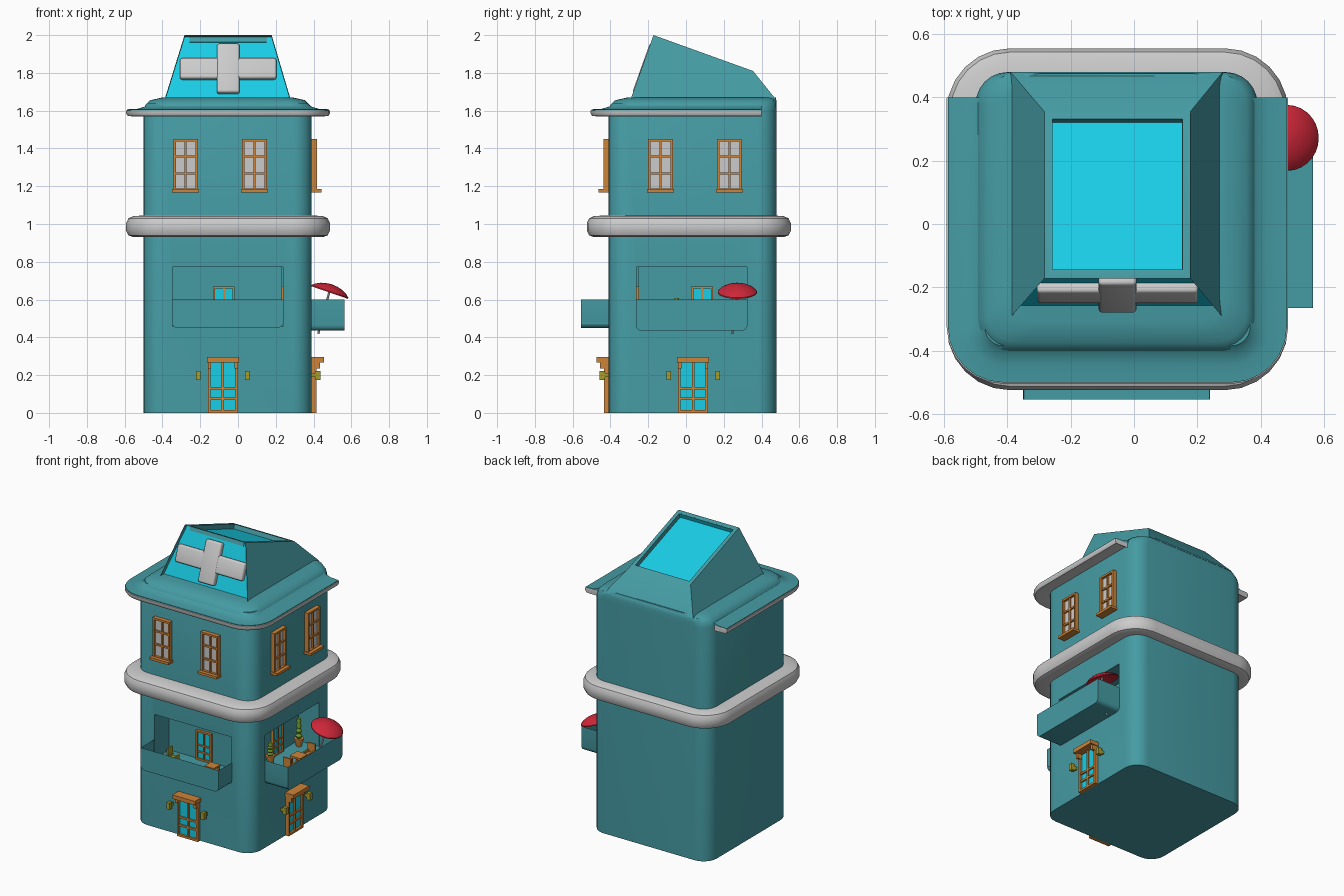
import bpy, bmesh, math
from mathutils import Matrix, Vector

if "Cube" in bpy.data.objects:
    bpy.data.objects.remove(bpy.data.objects["Cube"])


def mat(name, r, g, b):
    m = bpy.data.materials.new(name)
    m.diffuse_color = (r, g, b, 1)
    m.use_nodes = True
    m.node_tree.nodes["Principled BSDF"].inputs["Base Color"].default_value = m.diffuse_color
    return m


TEAL = mat("teal", .06, .33, .37)
CYAN = mat("cyan_glass", .01, .62, .80)
WOOD = mat("orange_wood", .62, .23, .04)
RED = mat("red", .62, .02, .04)
OLIVE = mat("olive", .38, .34, .03)
GREEN = mat("green", .18, .38, .03)


def make(name, bm, material=None, M=Matrix()):
    me = bpy.data.meshes.new(name)
    bm.to_mesh(me)
    bm.free()
    me.transform(M)
    if material:
        me.materials.append(material)
    ob = bpy.data.objects.new(name, me)
    bpy.context.collection.objects.link(ob)
    return ob


def loft_bm(rings):
    bm = bmesh.new()
    vs = [[bm.verts.new(p) for p in r] for r in rings]
    n = len(rings[0])
    for a, b in zip(vs, vs[1:]):
        for i in range(n):
            j = (i + 1) % n
            bm.faces.new((a[i], a[j], b[j], b[i]))
    bm.faces.new(vs[0][::-1])
    bm.faces.new(vs[-1])
    bm.faces.ensure_lookup_table()
    return bm


def rounded(x0, x1, y0, y1, rf, rb, z, n=6):
    """Rounded rectangle ring: front corner radius rf, back radius rb."""
    pts = []
    for cx, cy, r, a in ((x0 + rf, y0 + rf, rf, 180), (x1 - rf, y0 + rf, rf, 270),
                         (x1 - rb, y1 - rb, rb, 0), (x0 + rb, y1 - rb, rb, 90)):
        for k in range(n + 1):
            t = math.radians(a + 90 * k / n)
            pts.append((cx + r * math.cos(t), cy + r * math.sin(t), z))
    return pts


def lathe(name, prof, material, M, n=20):
    rings = [[(r * math.cos(2 * math.pi * i / n), r * math.sin(2 * math.pi * i / n), z)
              for i in range(n)] for r, z in prof]
    return make(name, loft_bm(rings), material, M)


def boxes(name, bounds, material=None, M=Matrix(), bevel=0):
    bm = bmesh.new()
    for x0, x1, y0, y1, z0, z1 in bounds:
        S = Matrix.Diagonal((x1 - x0, y1 - y0, z1 - z0, 1))
        T = Matrix.Translation(((x0 + x1) / 2, (y0 + y1) / 2, (z0 + z1) / 2))
        bmesh.ops.create_cube(bm, size=1, matrix=T @ S)
    if bevel:
        bmesh.ops.bevel(bm, geom=bm.edges[:], offset=bevel, segments=3, profile=.5, affect='EDGES')
    return make(name, bm, material, M)


def panel(name, M, u, y, z0, w, h, t, bar, cols, rails, glass):
    """Framed window or door on wall plane y: mullions, rails and pane."""
    a, b = u - w / 2, u + w / 2
    f = [(a, a + bar, y - t, y + .01, z0, z0 + h), (b - bar, b, y - t, y + .01, z0, z0 + h),
         (a, b, y - t, y + .01, z0 + h - bar, z0 + h), (a, b, y - t, y + .01, z0, z0 + bar)]
    for k in range(1, cols):
        c = a + w * k / cols
        f.append((c - bar * .45, c + bar * .45, y - t * .8, y, z0, z0 + h))
    for r in rails:
        f.append((a, b, y - t * .8, y, z0 + r - bar * .45, z0 + r + bar * .45))
    boxes(name + "_frame", f, WOOD, M)
    boxes(name + "_pane", [(a + .005, b - .005, y - t * .4, y + .01, z0 + .005, z0 + h - .005)], glass, M)


# Main tower with rounded shoulder under the dormer
body = make("tower_walls", loft_bm([
    rounded(-.5 + d, .39 - d, -.41 + d, .48 - d * .05, .1, .1, z)
    for d, z in ((0, 0), (0, 1.6), (.01, 1.63), (.035, 1.655), (.1, 1.67))]), TEAL)

# Grey band around the middle
make("middle_band", loft_bm([
    rounded(-.592 + d, .487 - d, -.525 + d, .555 - d, .2 - d, .2 - d, z)
    for d, z in ((.12, .94), (.04, .93), (.012, .94), (0, .965), (0, 1.005), (.012, 1.03), (.04, 1.043), (.12, 1.045))]))

# Eaves: grey gutter and teal roof skirt, cut straight at the back
def eave_ring(d, z):
    return rounded(-.592 + d, .487 - d, -.505 + d, .4, .18 - d, .004, z)


make("gutter", loft_bm([eave_ring(d, z) for d, z in
     ((.1, 1.585), (.03, 1.57), (.008, 1.572), (0, 1.585), (0, 1.6), (.01, 1.605))]))
make("roof_skirt", loft_bm([eave_ring(d, z) for d, z in
     ((.004, 1.6), (.004, 1.607), (.06, 1.61), (.1, 1.622), (.12, 1.64))]), TEAL)

# Dormer with recessed skylight and front window
bm = loft_bm([
    [(-.39, -.295, 1.655), (.28, -.295, 1.655), (.28, .48, 1.655), (-.39, .48, 1.655)],
    [(-.283, -.172, 2), (.178, -.172, 2), (.178, .355, 1.81), (-.283, .355, 1.81)]])
for f in (bm.faces[0], bm.faces[5]):
    bmesh.ops.inset_individual(bm, faces=[f], thickness=.036, depth=0)
    bmesh.ops.inset_individual(bm, faces=[f], thickness=.0005, depth=-.03)
    f.material_index = 1
dormer = make("dormer", bm, TEAL)
dormer.data.materials.append(CYAN)

# Grey cross bars in the sloped window
tilt = Matrix.Translation((-.052, -.229, 1.828)) @ Matrix.Rotation(-math.atan2(.123, .345), 4, 'X')
boxes("window_cross_upright", [(-.06, .06, -.008, .035, -.14, .135)], None, tilt, .012)
boxes("window_cross_bar", [(-.255, .255, -.005, .035, -.06, .055)], None, tilt, .012)

# Two matching facades: front and right
front = Matrix.Translation((-.055, .035, 0))
right = front @ Matrix.Rotation(math.pi / 2, 4, 'Z')
W, BACK = -.445, -.287
for side, M, door, wins, bal, out, zb, bdoor in (
        ("front", front, -.025, (-.2225, .1425), 0, -.59, .45, -.02),
        ("right", right, .0025, (-.17, .195), -.005, -.62, .435, .05)):
    # upper windows with sills
    for i, u in enumerate(wins):
        n = f"{side}_window_{i + 1}"
        panel(n, M, u, W, 1.175, .13, .275, .028, .013, 2, (.092, .183), None)
        boxes(n + "_sill", [(u - .072, u + .072, W - .052, W + .01, 1.168, 1.185)], WOOD, M)
    # entrance door, hood and lamps
    panel(side + "_door", M, door, W, 0, .16, .285, .025, .014, 2, (.075, .13), CYAN)
    boxes(side + "_door_hood", [(door - .085, door + .085, W - .065, W + .01, .268, .295),
                                (door - .08, door - .062, W - .045, W, .235, .27),
                                (door + .062, door + .08, W - .045, W, .235, .27)], WOOD, M)
    for s in (-1, 1):
        c = door + s * .13
        boxes(f"{side}_lamp_{'left' if s < 0 else 'right'}",
              [(c - .012, c + .012, W - .048, W - .02, .175, .222),
               (c - .006, c + .006, W - .025, W + .01, .19, .21)], OLIVE, M)
    # recess cut into the tower
    a, b = bal - .295, bal + .295
    cut = boxes(side + "_recess_cutter", [(a + .003, b - .003, W - .2, BACK, .458, .773)], None, M)
    cut.hide_render = True
    mod = body.modifiers.new("recess", 'BOOLEAN')
    mod.object, mod.operation, mod.solver = cut, 'DIFFERENCE', 'EXACT'
    bpy.context.view_layer.objects.active = body
    bpy.ops.object.modifier_apply(modifier=mod.name)
    bpy.data.objects.remove(cut)
    # balcony tray with rounded lower corners
    bm = loft_bm([[(a, out, zb), (b, out, zb), (b, BACK + .018, zb), (a, BACK + .018, zb)],
                  [(a, out, .6), (b, out, .6), (b, BACK + .018, .6), (a, BACK + .018, .6)]])
    top = bm.faces[5]
    bmesh.ops.inset_individual(bm, faces=[top], thickness=.018, depth=0)
    bmesh.ops.inset_individual(bm, faces=[top], thickness=.0005, depth=-.13)
    low = [e for e in bm.edges if all(abs(v.co.z - zb) < 1e-5 for v in e.verts)
           and abs(e.verts[0].co.x - e.verts[1].co.x) < 1e-5]
    bmesh.ops.bevel(bm, geom=low, offset=.03, segments=4, profile=.5, affect='EDGES')
    make(side + "_balcony", bm, TEAL, M)
    panel(side + "_balcony_door", M, bdoor, BACK, .47, .115, .2, .018, .011, 2, (.055, .1), CYAN)


# Balcony furniture
def table(name, x, y, s, h):
    z = .468
    legs = [(x + i * s - .006, x + i * s + .006, y + j * s - .006, y + j * s + .006, z, z + h)
            for i in (-.8, .8) for j in (-.8, .8)]
    boxes(name, legs + [(x - s, x + s, y - s, y + s, z + h - .012, z + h)], WOOD)


def chair(name, x, y, dx, dy, material):
    z, s = .468, .028
    bx, by = x + dx * s, y + dy * s
    hx, hy = (.005, s) if dx else (s, .005)
    boxes(name, [(x - s, x + s, y - s, y + s, z + .03, z + .045),
                 (x - s, x - s + .01, y - s, y + s, z, z + .06),
                 (x + s - .01, x + s, y - s, y + s, z, z + .06),
                 (bx - hx, bx + hx, by - hy, by + hy, z, z + .105)], material)


def cactus(name, x, y, h):
    T = Matrix.Translation((x, y, .468))
    lathe(name + "_pot", ((.018, 0), (.027, .045), (.031, .045), (.031, .055), (.01, .055)), WOOD, T, 14)
    prof = [(.012, .05)]
    for k in range(4):
        z = .055 + (h - .055) * k / 4
        prof += [(.021 - k * .002, z + (h - .055) * .12), (.012, z + (h - .055) * .24)]
    lathe(name, prof + [(.003, h)], GREEN, T, 12)


chair("front_armchair", -.21, -.40, -1, 0, OLIVE)
table("front_table", .10, -.42, .035, .08)
table("right_table", .44, .03, .04, .07)
chair("right_chair_back", .45, .13, 0, 1, WOOD)
chair("right_chair_front", .45, -.08, 0, -1, WOOD)
cactus("tall_cactus", .28, .26, .19)
cactus("small_cactus", .28, -.05, .14)

# Tilted parasol
P = Matrix.Translation((.487, .272, .645)) @ Matrix.Rotation(math.radians(19), 4, 'Y')
lathe("parasol_canopy", ((.005, .012), (.07, .001), (.104, -.008), (.103, -.002), (.088, .012),
                         (.06, .026), (.03, .034), (.004, .037)), RED, P, 28)
p0, p1 = Vector((.425, .245, .42)), Vector((.49, .272, .665))
lathe("parasol_pole", ((.006, 0), (.006, (p1 - p0).length)), None,
      Matrix.Translation(p0) @ (p1 - p0).to_track_quat('Z', 'Y').to_matrix().to_4x4(), 10)

# Smooth shading with sharp edges kept
bpy.ops.object.select_all(action='SELECT')
bpy.context.view_layer.objects.active = body
bpy.ops.object.shade_smooth_by_angle(angle=math.radians(35))
